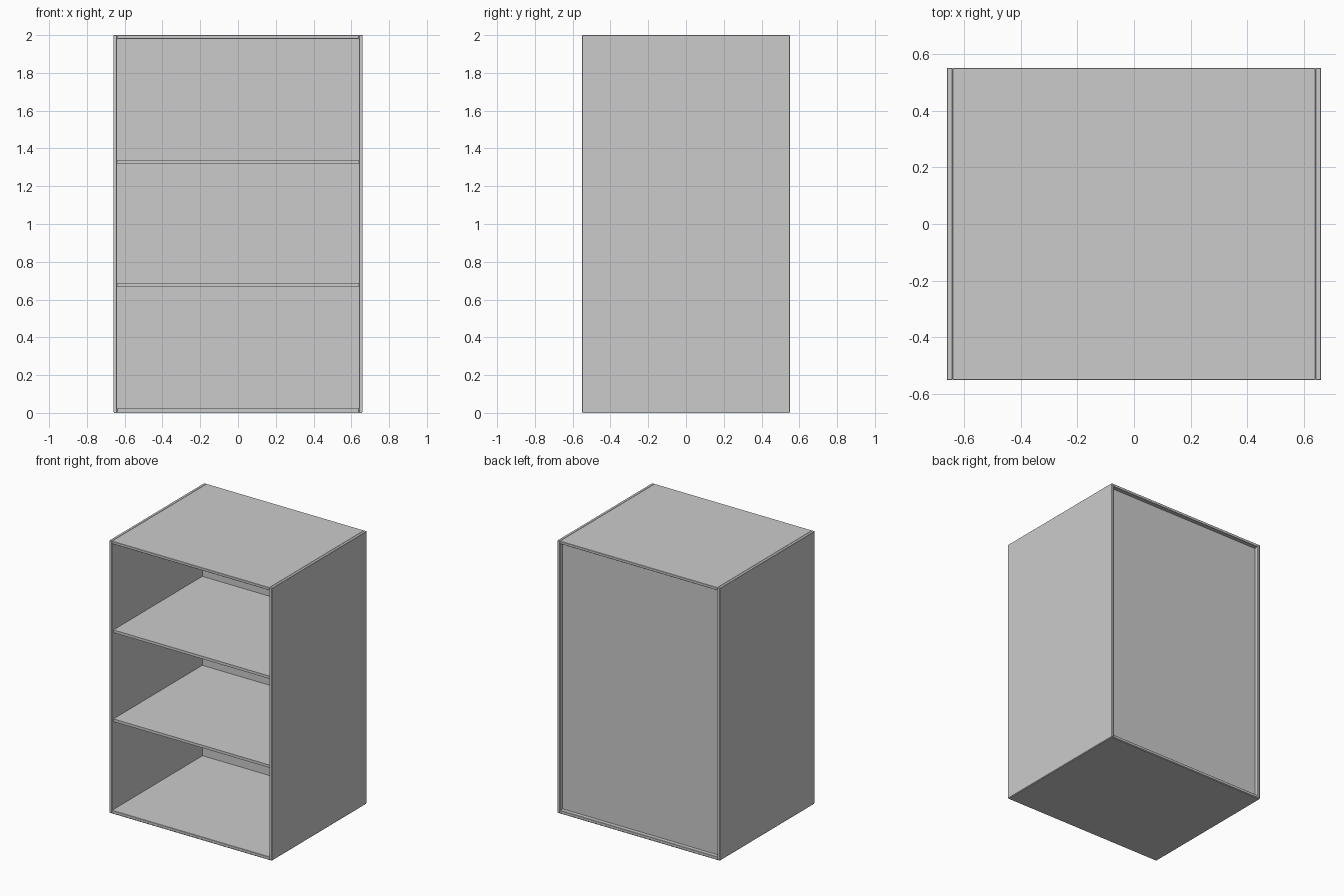
import bpy

if "Cube" in bpy.data.objects:
    bpy.data.objects.remove(bpy.data.objects["Cube"])


def panel(name, x, y, z, bevel=0.0):
    """Box panel from its (min, max) extents, with optional softened edges."""
    spans = (x, y, z)
    centre = [(a + b) / 2 for a, b in spans]
    bpy.ops.mesh.primitive_cube_add(size=1, location=centre)
    ob = bpy.context.object
    ob.name = name
    ob.scale = [b - a for a, b in spans]
    bpy.ops.object.transform_apply(location=False, rotation=False, scale=True)
    if bevel:
        mod = ob.modifiers.new("soft_edges", 'BEVEL')
        mod.width = bevel
        mod.segments = 1
    return ob


W, D, H, T = 0.66, 0.55, 2.0, 0.02   # half width, half depth, height, board
FOOT = 0.004                         # thin base sheet
IN = W - T                           # inner half width
EDGE = 0.002

# Side boards
panel("left_side", (-W, -IN), (-D, D), (FOOT, H), EDGE)
panel("right_side", (IN, W), (-D, D), (FOOT, H), EDGE)

# Top and bottom boards between the sides
panel("top_board", (-IN, IN), (-D, D), (H - T, H), EDGE)
panel("bottom_board", (-IN, IN), (-D, D), (FOOT, FOOT + T), EDGE)

# Thin base sheet under the carcass
panel("base_sheet", (-W + 0.003, W - 0.003), (-D + 0.003, D - 0.003), (0, FOOT))

# Back panel, recessed from the rear edge
panel("back_panel", (-IN, IN), (0.50, 0.52), (FOOT + T, H - T))

# Two shelves, set slightly back from the front
for i, z in enumerate((0.667, 1.32)):
    panel(f"shelf_{i + 1}", (-IN, IN), (-0.53, 0.50), (z, z + T))
